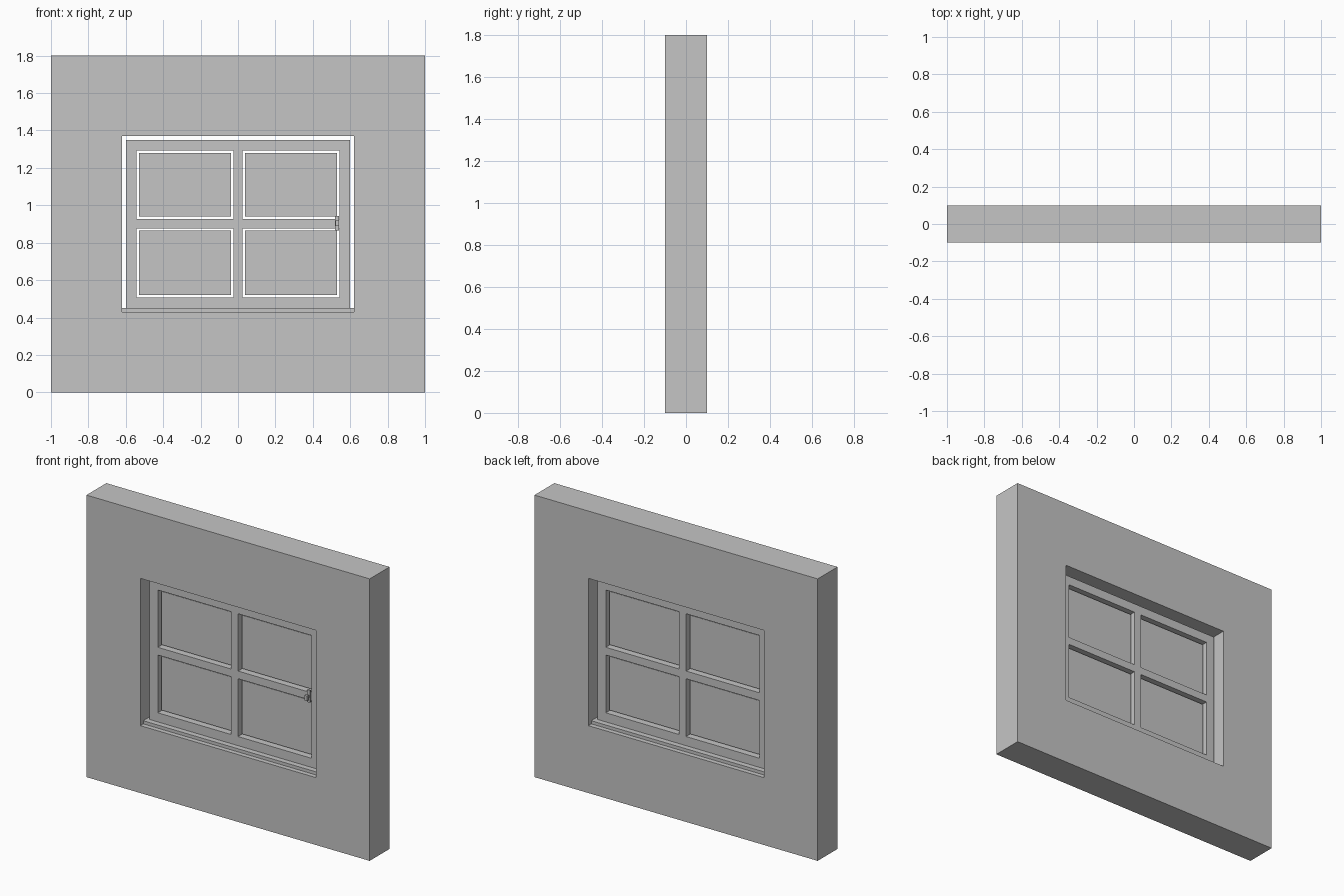
import bpy
import bmesh

if "Cube" in bpy.data.objects:
    bpy.data.objects.remove(bpy.data.objects["Cube"])

GREY = (0.56, 0.56, 0.56, 1.0)
mat = bpy.data.materials.new("plain_grey")
mat.use_nodes = True
mat.diffuse_color = GREY
mat.node_tree.nodes["Principled BSDF"].inputs["Base Color"].default_value = GREY


def finish(name, bm):
    mesh = bpy.data.meshes.new(name)
    bm.to_mesh(mesh)
    bm.free()
    mesh.materials.append(mat)
    obj = bpy.data.objects.new(name, mesh)
    bpy.context.collection.objects.link(obj)
    return obj


def box(name, x0, x1, y0, y1, z0, z1):
    bm = bmesh.new()
    bmesh.ops.create_cube(bm, size=1)
    for v in bm.verts:
        v.co = ((x0 + x1) / 2 + v.co.x * (x1 - x0),
                (y0 + y1) / 2 + v.co.y * (y1 - y0),
                (z0 + z1) / 2 + v.co.z * (z1 - z0))
    return finish(name, bm)


def pierced_panel(name, xs, zs, half, holes):
    """Panel on an x/z grid of cut lines, leaving out the hole cells, made solid."""
    bm = bmesh.new()
    grid = [[bm.verts.new((x, -half, z)) for z in zs] for x in xs]
    for i in range(len(xs) - 1):
        for j in range(len(zs) - 1):
            if (i, j) not in holes:
                bm.faces.new((grid[i][j], grid[i + 1][j],
                              grid[i + 1][j + 1], grid[i][j + 1]))
    front = bm.faces[:]
    ext = bmesh.ops.extrude_face_region(bm, geom=front, use_keep_orig=True)
    for v in ext["geom"]:
        if isinstance(v, bmesh.types.BMVert):
            v.co.y = half
    bmesh.ops.recalc_face_normals(bm, faces=bm.faces[:])
    # merge the grid cells into clean flat faces
    bmesh.ops.dissolve_limit(bm, angle_limit=0.01, verts=bm.verts[:], edges=bm.edges[:])
    return finish(name, bm)


# Wall with its window opening
pierced_panel("wall", (-1, -0.62, 0.62, 1), (0, 0.43, 1.37, 1.8), 0.1, {(1, 1)})

# Sill at the foot of the opening, set back from both wall faces
box("sill", -0.62, 0.62, -0.07, 0.07, 0.43, 0.45)

# Sash with four lights
pane_x = ((-0.542, -0.025), (0.025, 0.542))
pane_z = ((0.508, 0.877), (0.926, 1.292))
SASH = 0.035
pierced_panel("sash", (-0.6, *pane_x[0], *pane_x[1], 0.6),
              (0.45, *pane_z[0], *pane_z[1], 1.35), SASH,
              {(1, 1), (1, 3), (3, 1), (3, 3)})

# Panes, set loose inside the lights
GAP = 0.013
for col, (x0, x1) in zip(("right", "left"), pane_x):
    for row, (z0, z1) in zip(("lower", "upper"), pane_z):
        box(f"{row}_{col}_pane", x0 + GAP, x1 - GAP, -0.015, 0.015, z0 + GAP, z1 - GAP)

# Handle: back plate, stem and short grip
box("handle_plate", 0.519, 0.539, -0.045, -SASH, 0.865, 0.943)
box("handle_stem", 0.524, 0.535, -0.06, -0.045, 0.897, 0.911)
box("handle_grip", 0.521, 0.54, -0.075, -0.06, 0.888, 0.92)
